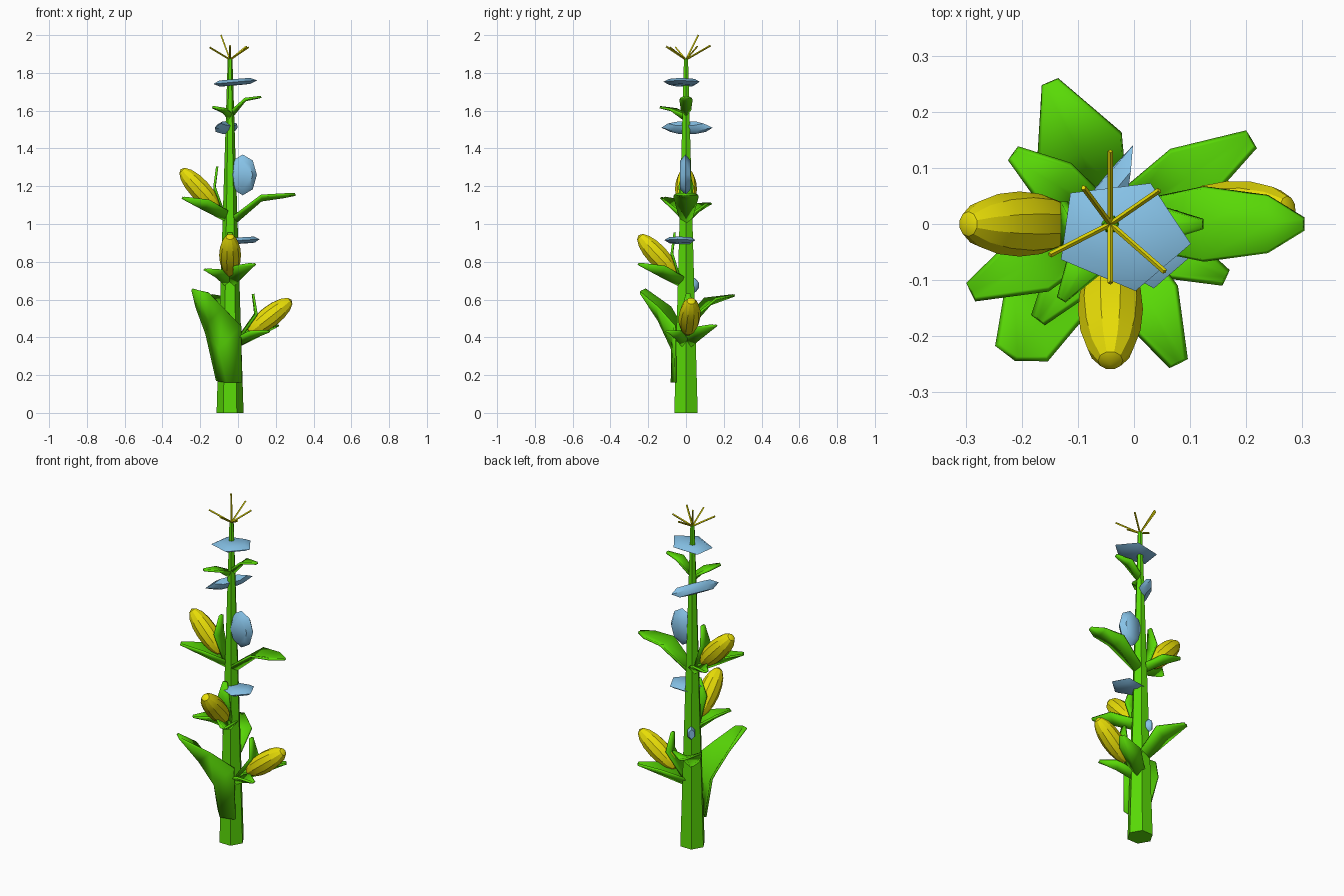
import bpy, bmesh, math
from mathutils import Vector, Matrix, Euler

if "Cube" in bpy.data.objects:
    bpy.data.objects.remove(bpy.data.objects["Cube"])

CX = -0.042  # stalk axis


def material(name, rgb):
    m = bpy.data.materials.new(name)
    m.diffuse_color = (*rgb, 1)
    m.use_nodes = True
    m.node_tree.nodes["Principled BSDF"].inputs["Base Color"].default_value = m.diffuse_color
    return m


GREEN = material("leaf_green", (0.10, 0.70, 0.002))
YELLOW = material("corn_yellow", (0.80, 0.72, 0.002))
BLUE = material("pale_blue", (0.24, 0.54, 0.80))


def finish(name, bm, mat, smooth=0):
    bmesh.ops.recalc_face_normals(bm, faces=bm.faces)
    me = bpy.data.meshes.new(name)
    bm.to_mesh(me)
    bm.free()
    me.materials.append(mat)
    ob = bpy.data.objects.new(name, me)
    bpy.context.collection.objects.link(ob)
    if smooth:
        bpy.ops.object.select_all(action='DESELECT')
        ob.select_set(True)
        bpy.context.view_layer.objects.active = ob
        bpy.ops.object.shade_smooth_by_angle(angle=math.radians(smooth))
    return ob


def rod(name, a, b, radius, sides, mat):
    a, b = Vector(a), Vector(b)
    d = b - a
    bm = bmesh.new()
    bmesh.ops.create_cone(bm, cap_ends=True, segments=sides, radius1=radius, radius2=radius, depth=d.length)
    bm.transform(Matrix.Translation((a + b) / 2) @ d.to_track_quat('Z', 'Y').to_matrix().to_4x4())
    return finish(name, bm, mat)


def sheet(name, rows):
    """Thin leaf from rows of three points (edge, midrib, edge)."""
    bm = bmesh.new()
    vs = [[bm.verts.new(p) for p in row] for row in rows]
    for r0, r1 in zip(vs, vs[1:]):
        for i in range(2):
            bm.faces.new((r0[i], r0[i + 1], r1[i + 1], r1[i]))
    ob = finish(name, bm, GREEN, 75)
    s = ob.modifiers.new("thickness", 'SOLIDIFY')
    s.thickness = 0.012
    s.offset = 0


def leaf(name, az, z0, sections):
    """Sections: distance from stalk axis, height, half width, edge lift."""
    a = math.radians(az)
    out = Vector((math.cos(a), math.sin(a), 0))
    side = Vector((-math.sin(a), math.cos(a), 0))
    rows = []
    for r, z, w, lift in sections:
        mid = Vector((CX, 0, z0 + z)) + out * r
        up = Vector((0, 0, lift))
        rows.append((mid - side * w + up, mid, mid + side * w + up))
    sheet(name, rows)


def cob(name, az, r, z, tilt):
    bm = bmesh.new()
    bmesh.ops.create_uvsphere(bm, u_segments=10, v_segments=8, radius=1)
    a = math.radians(az)
    bm.transform(Matrix.Translation((CX + r * math.cos(a), r * math.sin(a), z))
                 @ Matrix.Rotation(a, 4, 'Z') @ Matrix.Rotation(math.radians(tilt), 4, 'Y')
                 @ Matrix.Diagonal((0.058, 0.058, 0.145, 1)))
    finish(name, bm, YELLOW, 30)


def chip(name, loc, size, rot, sides=5):
    """Faceted lens: three stacked polygon rings."""
    bm = bmesh.new()
    rings = []
    for k, h in ((0.7, -1), (1, 0), (0.7, 1)):
        rings.append([bm.verts.new((k * math.cos(2 * math.pi * i / sides),
                                    k * math.sin(2 * math.pi * i / sides), h)) for i in range(sides)])
    for lo, hi in zip(rings, rings[1:]):
        for i in range(sides):
            j = (i + 1) % sides
            bm.faces.new((lo[i], lo[j], hi[j], hi[i]))
    bm.faces.new(rings[0][::-1])
    bm.faces.new(rings[2])
    e = Euler([math.radians(v) for v in rot]).to_matrix().to_4x4()
    bm.transform(Matrix.Translation(loc) @ e @ Matrix.Diagonal((*size, 1)))
    finish(name, bm, BLUE, 50)


# Six-sided tapering stalk
bm = bmesh.new()
rings = [[bm.verts.new((CX + r * math.cos(i * math.pi / 3), r * math.sin(i * math.pi / 3), z))
          for i in range(6)] for r, z in ((0.0715, 0), (0.0125, 1.875))]
for i in range(6):
    j = (i + 1) % 6
    bm.faces.new((rings[0][i], rings[0][j], rings[1][j], rings[1][i]))
bm.faces.new(rings[0][::-1])
bm.faces.new(rings[1])
finish("stalk", bm, GREEN)

# Tassel strands
for i, tip in enumerate([(-0.042, 0.13, 1.945), (-0.09, 0.065, 2.0), (0.045, 0.06, 1.94),
                         (0.055, -0.085, 1.935), (-0.042, -0.105, 1.94), (-0.15, -0.055, 1.935)]):
    rod(f"tassel_{i + 1}", (CX, 0, 1.87), tip, 0.005, 4, YELLOW)

# Cobs, each held by a long, a short and an upright husk leaf
for i, (az, r, z0, tilt, s, turn, up_r) in enumerate([(180, 0.162, 1.02, 43, 1, -36, 0.068),
                                                      (-90, 0.152, 0.67, 43, 1, -37, 0.06),
                                                      (5, 0.212, 0.345, 52, 1.06, -30, 0.122)]):
    n = i + 1
    cob(f"cob_{n}", az, r, z0 + 0.165, tilt)
    leaf(f"husk_long_{n}", az + 26, z0, [(0.03, 0, 0.035, 0.05), (0.15 * s, 0.055, 0.056, 0.05),
                                         (0.275 * s, 0.115, 0.015, 0.005)])
    leaf(f"husk_short_{n}", az + turn, z0, [(0.03, 0, 0.03, 0.04), (0.12 * s, 0.05, 0.043, 0.035),
                                            (0.213 * s, 0.085, 0.012, 0.005)])
    leaf(f"husk_upright_{n}", az, z0, [(0.03, 0.03, 0.025, 0), (up_r + 0.015, 0.16, 0.04, 0.02),
                                       (up_r, 0.285, 0.012, 0)])

# Big lower leaf with its sheath around the stalk
sheet("leaf_lower_front", [
    ((-0.112, -0.02, 0.17), (-0.06, -0.075, 0.16), (0.02, -0.055, 0.16)),
    ((-0.168, 0.0, 0.42), (-0.10, -0.075, 0.34), (0.016, -0.06, 0.46)),
    ((-0.22, -0.08, 0.56), (-0.15, -0.145, 0.49), (-0.08, -0.15, 0.56)),
    ((-0.243, -0.215, 0.655), (-0.21, -0.24, 0.645), (-0.155, -0.24, 0.635))])

# Other stalk leaves
leaf("leaf_lower_back", 113, 0.46, [(0.03, 0, 0.045, 0.05), (0.14, 0.115, 0.08, 0.03), (0.274, 0.16, 0.014, 0.003)])
leaf("leaf_middle_right", 0, 1.0, [(0.02, 0, 0.035, 0.04), (0.165, 0.125, 0.065, 0.025), (0.28, 0.142, 0.05, 0.015),
                                   (0.345, 0.155, 0.01, 0.003)])
leaf("leaf_top_right", 0, 1.575, [(0.015, 0, 0.025, 0.03), (0.08, 0.08, 0.033, 0.008), (0.165, 0.098, 0.008, 0)])
leaf("leaf_top_left", -123, 1.555, [(0.015, 0, 0.02, 0.03), (0.08, 0.045, 0.033, 0.008), (0.16, 0.063, 0.008, 0)])

# Pale blue chips along the stalk
chip("chip_top", (-0.022, -0.018, 1.75), (0.125, 0.102, 0.016), (0, -5, -8))
chip("chip_upper", (-0.062, 0.005, 1.51), (0.148, 0.03, 0.027), (35, 0, 66), 6)
chip("chip_middle", (0.025, -0.003, 1.26), (0.108, 0.075, 0.028), (0, 90, 90), 8)
chip("chip_lower", (0.025, -0.027, 0.913), (0.092, 0.088, 0.016), (0, -4, -12))
chip("chip_small", (-0.065, 0.045, 0.675), (0.04, 0.024, 0.018), (0, 90, 135), 6)
